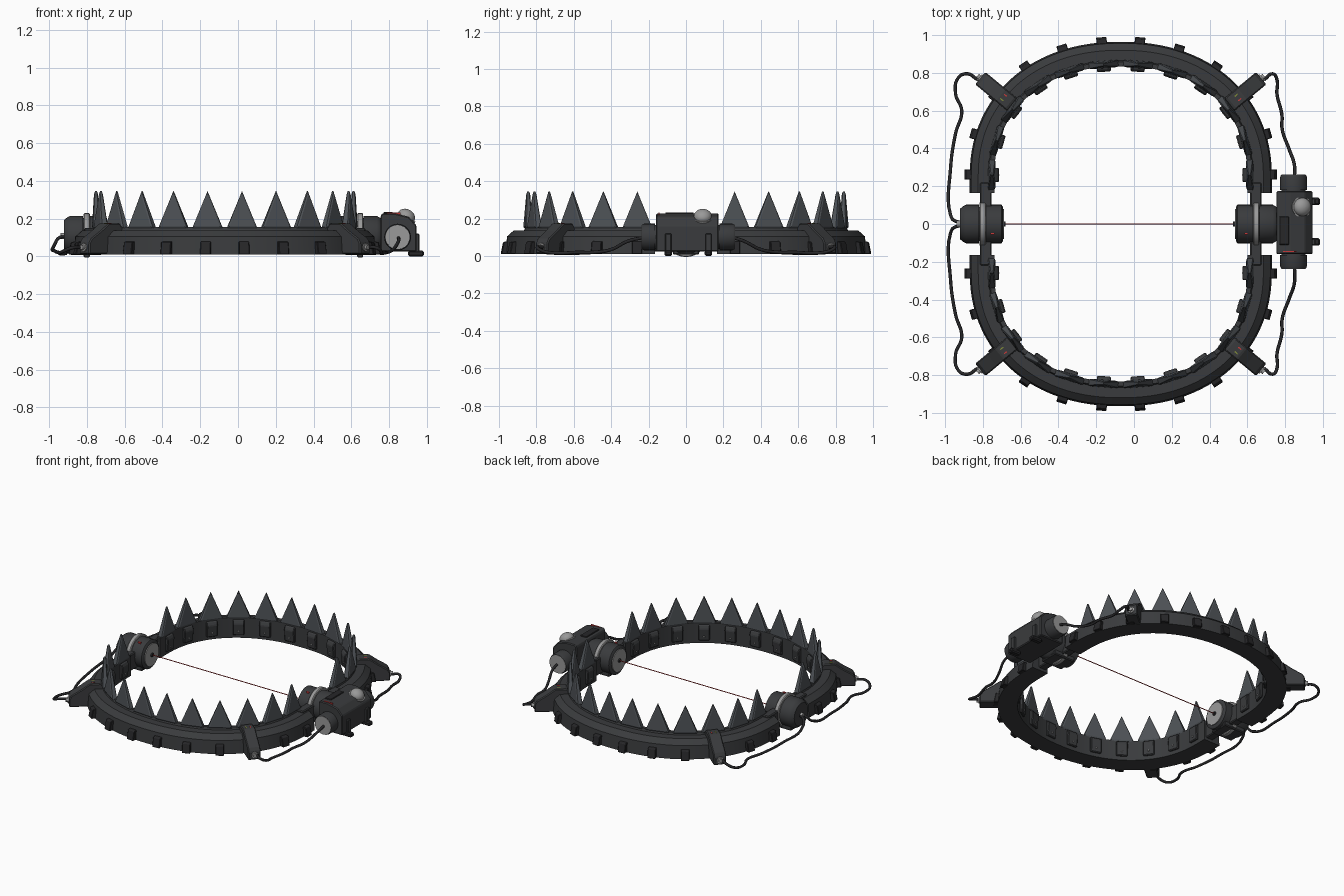
import bpy, bmesh, math
from mathutils import Vector, Matrix

if "Cube" in bpy.data.objects:
    bpy.data.objects.remove(bpy.data.objects["Cube"])

CX = -0.07  # jaw centre line


def material(name, r, g, b):
    m = bpy.data.materials.new(name)
    m.diffuse_color = (r, g, b, 1)
    m.use_nodes = True
    m.node_tree.nodes["Principled BSDF"].inputs["Base Color"].default_value = m.diffuse_color
    return m


DARK = material("dark_metal", .042, .044, .047)
BLACK = material("black_rubber", .02, .02, .022)
BLADE = material("blade_steel", .075, .083, .092)
STEEL = material("light_steel", .32, .32, .32)
RED = material("red_light", .6, .04, .04)
GREEN = material("olive_light", .25, .3, .04)


def finish(name, bm, mat, bevel=0, smooth=False):
    bmesh.ops.recalc_face_normals(bm, faces=bm.faces)
    me = bpy.data.meshes.new(name)
    bm.to_mesh(me)
    bm.free()
    ob = bpy.data.objects.new(name, me)
    bpy.context.collection.objects.link(ob)
    me.materials.append(mat)
    if bevel:
        mod = ob.modifiers.new("bevel", 'BEVEL')
        mod.width, mod.segments = bevel, 1
    if smooth:
        bpy.context.view_layer.objects.active = ob
        ob.select_set(True)
        bpy.ops.object.shade_smooth_by_angle(angle=math.radians(35))
        ob.select_set(False)
    return ob


# Jaw path: rounded arch along the inner wall, sampled by arc length
PATH = [Vector((.67, .165)), Vector((.67, .21))]
for i in range(97):
    t = math.pi * i / 96
    c, s = math.cos(t), math.sin(t)
    PATH.append(Vector((math.copysign(abs(c) ** .909, c) * .67, .25 + .585 * max(s, 0) ** .909)))
PATH += [Vector((-.67, .21)), Vector((-.67, .165))]
LEN = [0]
for p, q in zip(PATH, PATH[1:]):
    LEN.append(LEN[-1] + (q - p).length)


def frame(d):
    i = max(k for k in range(len(PATH) - 1) if LEN[k] <= d)
    i = max(1, min(i, len(PATH) - 3))
    f = (d - LEN[i]) / (LEN[i + 1] - LEN[i])
    t = (PATH[min(i + 2, len(PATH) - 1)] - PATH[i - 1]).normalized()
    return PATH[i].lerp(PATH[i + 1], f), t, Vector((t.y, -t.x))


def place(fr, side, a, u, z):
    p = fr[0] + fr[1] * a + fr[2] * u
    return Vector((p.x + CX, p.y * side, z))


def loft(bm, rings):
    vs = [[bm.verts.new(co) for co in r] for r in rings]
    n = len(rings[0])
    for r0, r1 in zip(vs, vs[1:]):
        for k in range(n):
            bm.faces.new((r0[k], r0[(k + 1) % n], r1[(k + 1) % n], r1[k]))
    return [bm.faces.new(vs[0]), bm.faces.new(vs[-1])]


def rib(bm, fr, side, profile, width):
    loft(bm, [[place(fr, side, a, u, z) for u, z in profile] for a in (-width / 2, width / 2)])


def box(name, lo, hi, mat=DARK, bevel=.006):
    bm = bmesh.new()
    bmesh.ops.create_cube(bm, size=1)
    for v in bm.verts:
        v.co = Vector([(l + h) / 2 + c * (h - l) for l, h, c in zip(lo, hi, v.co)])
    return finish(name, bm, mat, bevel)


def lathe(name, origin, axis, profile, mat=DARK, n=32):
    # profile: (distance along axis, radius)
    rot = Vector((0, 0, 1)).rotation_difference(Vector(axis)).to_matrix()
    bm = bmesh.new()
    loft(bm, [[Vector(origin) + rot @ Vector((r * math.cos(k * math.tau / n), r * math.sin(k * math.tau / n), h))
               for k in range(n)] for h, r in profile])
    return finish(name, bm, mat, smooth=True)


def cable(name, pts, radius=.009):
    cu = bpy.data.curves.new(name, 'CURVE')
    cu.dimensions = '3D'
    cu.bevel_depth, cu.bevel_resolution, cu.resolution_u = radius, 2, 6
    sp = cu.splines.new('BEZIER')
    sp.bezier_points.add(len(pts) - 1)
    for b, p in zip(sp.bezier_points, pts):
        b.co = p
        b.handle_left_type = b.handle_right_type = 'AUTO'
    cu.materials.append(BLACK)
    ob = bpy.data.objects.new(name, cu)
    bpy.context.collection.objects.link(ob)


RING = [(0, .01), (0, .155), (.024, .155), (.03, .138), (.085, .138), (.122, .105), (.13, .01)]
PAD = [(0, .035), (-.018, .035), (-.026, .12), (-.014, .145), (0, .145)]
NUB = [(.12, .01), (.158, .01), (.145, .075), (.12, .08)]
CLAMP = [(.02, .012), (.02, .15), (.04, .175), (.115, .175), (.17, .135), (.235, .095), (.25, .07), (.25, .012)]
STEP = (LEN[-1] - .19) / 11
STOPS = [.095 + STEP * i for i in range(12)]

for side, tag in ((1, "back"), (-1, "front")):
    # Jaw ring
    bm = bmesh.new()
    loft(bm, [[place(((p), *frame(min(d, LEN[-1] - 1e-4))[1:]), side, 0, u, z) for u, z in RING]
              for p, d in zip(PATH, LEN)])
    finish(tag + "_jaw", bm, DARK, smooth=True)
    # Teeth with inset faces, inner pads, outer grip nubs
    teeth, pads, nubs, screws = (bmesh.new() for _ in range(4))
    for d in STOPS:
        fr = frame(d)
        caps = loft(teeth, [[place(fr, side, a, u, z) for a, u, z in tri] for tri in (
            [(-.08, -.002, .15), (.08, -.002, .15), (0, .007, .345)],
            [(-.08, .028, .15), (.08, .028, .15), (0, .017, .345)])])
        bmesh.ops.recalc_face_normals(teeth, faces=teeth.faces)
        bmesh.ops.inset_individual(teeth, faces=caps, thickness=.016, depth=.005)
        rib(pads, fr, side, PAD, .075)
        rib(nubs, fr, side, NUB, .055)
        bmesh.ops.create_icosphere(screws, subdivisions=1, radius=.007,
                                   matrix=Matrix.Translation(place(fr, side, 0, -.021, .065)))
    finish(tag + "_teeth", teeth, BLADE)
    finish(tag + "_inner_pads", pads, DARK, .005)
    finish(tag + "_outer_nubs", nubs, BLACK, .003)
    finish(tag + "_pad_screws", screws, STEEL)
    # Cable clamps on the diagonals
    for k, end in ((2.1, "right"), (8.9, "left")):
        fr = frame(.095 + STEP * k)
        bm = bmesh.new()
        rib(bm, fr, side, CLAMP, .085)
        finish(f"{tag}_{end}_clamp", bm, DARK, .006)
        axis = place(fr, side, 0, 1, 0) - place(fr, side, 0, 0, 0)
        lathe(f"{tag}_{end}_plug", place(fr, side, 0, .245, .048), axis,
              [(0, .022), (.012, .022), (.012, .013), (.025, .013)], STEEL, 16)
        for a, m in ((-.015, RED), (.015, GREEN)):
            bm = bmesh.new()
            rib(bm, (fr[0] + fr[1] * a, fr[1], fr[2]), side,
                [(.08, .17), (.08, .177), (.1, .177), (.1, .17)], .006)
            finish(f"{tag}_{end}_light", bm, m)
    # Hinge lugs joining each jaw to the drums
    for x, end in ((.645, "right"), (-.785, "left")):
        box(f"{tag}_{end}_hinge_lug", (x - .03, min(side * .05, side * .22), .03),
            (x + .03, max(side * .05, side * .22), .15))
    # Cables
    e = .26 if side > 0 else .235
    cable(tag + "_right_cable", [(x, y * side, z) for x, y, z in (
        (.69, .765, .048), (.735, .795, .045), (.758, .76, .025), (.757, .69, .016), (.783, .58, .02),
        (.785, .5, .02), (.82, .4, .035), (.85, .31, .08), (.85, e - .01, .1))])
    cable(tag + "_left_cable", [(x, y * side, z) for x, y, z in (
        (-.83, .765, .048), (-.88, .795, .045), (-.93, .775, .025), (-.945, .69, .015), (-.912, .6, .015),
        (-.945, .48, .02), (-.972, .29, .03), (-.972, .05, .06), (-.945, .015, .1), (-.89, .012, .108))])

# Emitter drums facing each other along x
Z = .112
DRUM = [(0, .06), (0, .085), (.005, .098), (.085, .105), (.1, .105)]
for x, sgn, tag in ((.535, 1, "right"), (-.69, -1, "left")):
    lathe(tag + "_drum", (x, 0, Z), (sgn, 0, 0), [(.004, .07), (.004, .09), (.012, .102), (.098, .102),
          (.098, .09), (.13, .09), (.13, .102), (.2, .102), (.215, .094), (.232, .08)])
    lathe(tag + "_drum_band", (x, 0, Z), (sgn, 0, 0), [(.095, .112), (.1, .117), (.123, .117), (.128, .112)], STEEL)
    lathe(tag + "_drum_lens", (x, 0, Z), (sgn, 0, 0), [(-.001, .078), (.01, .08)], STEEL)
    lathe(tag + "_emitter", (x, 0, Z), (sgn, 0, 0), [(-.01, .012), (.004, .016)], BLACK, 16)
    box(tag + "_drum_foot", (min(x + sgn * .03, x + sgn * .2), -.07, .008),
        (max(x + sgn * .03, x + sgn * .2), .07, .06))
    box(tag + "_drum_light", (x + sgn * .06 - .01, -.055, Z + .085), (x + sgn * .06 + .01, -.048, Z + .097), RED, 0)
lathe("left_drum_socket", (-.9, 0, Z - .004), (-1, 0, 0), [(0, .026), (.012, .026), (.012, .016), (.04, .016)], STEEL, 16)

# Trip beam
lathe("trip_beam", (-.69, 0, Z), (1, 0, 0), [(0, .003), (1.225, .003)], RED, 8)

# Control box
bm = bmesh.new()
BOX = [(.755, .025), (.945, .025), (.945, .165), (.905, .21), (.83, .228), (.765, .228), (.755, .215)]
loft(bm, [[Vector((x, y, z)) for x, z in BOX] for y in (-.16, .175)])
finish("control_box", bm, DARK, .006)
box("control_box_plate", (.77, -.11, .22), (.82, .04, .234), BLACK, .003)
box("control_box_strip", (.79, -.148, .215), (.86, -.142, .232), RED, 0)
for y in (.12, -.095):
    box("control_box_foot", (.9, y - .02, .0), (.985, y + .02, .03), BLACK, .008)
    box("control_box_latch", (.94, y - .017, .02), (.96, y + .017, .12), DARK, .004)

# End canisters of the control box
for s, y in ((1, .16), (-1, -.145)):
    d = .1 if s > 0 else .09
    lathe("end_canister", (.845, y, .102), (0, s, 0), [(-.02, .064), (.02, .064), (.02, .071), (d - .012, .071), (d, .066)])
    lathe("end_canister_cap", (.845, y, .102), (0, s, 0), [(d - .02, .066), (d + .002, .064)], STEEL)

# Tilted dome light
DOME = [(-.02, .056), (.004, .056), (.004, .048)]
DOME += [(.006 + .04 * math.sin(a * math.pi / 12), .048 * math.cos(a * math.pi / 12) + .001) for a in range(1, 7)]
lathe("dome_light", (.888, .09, .205), (.45, 0, .9), DOME, STEEL)
